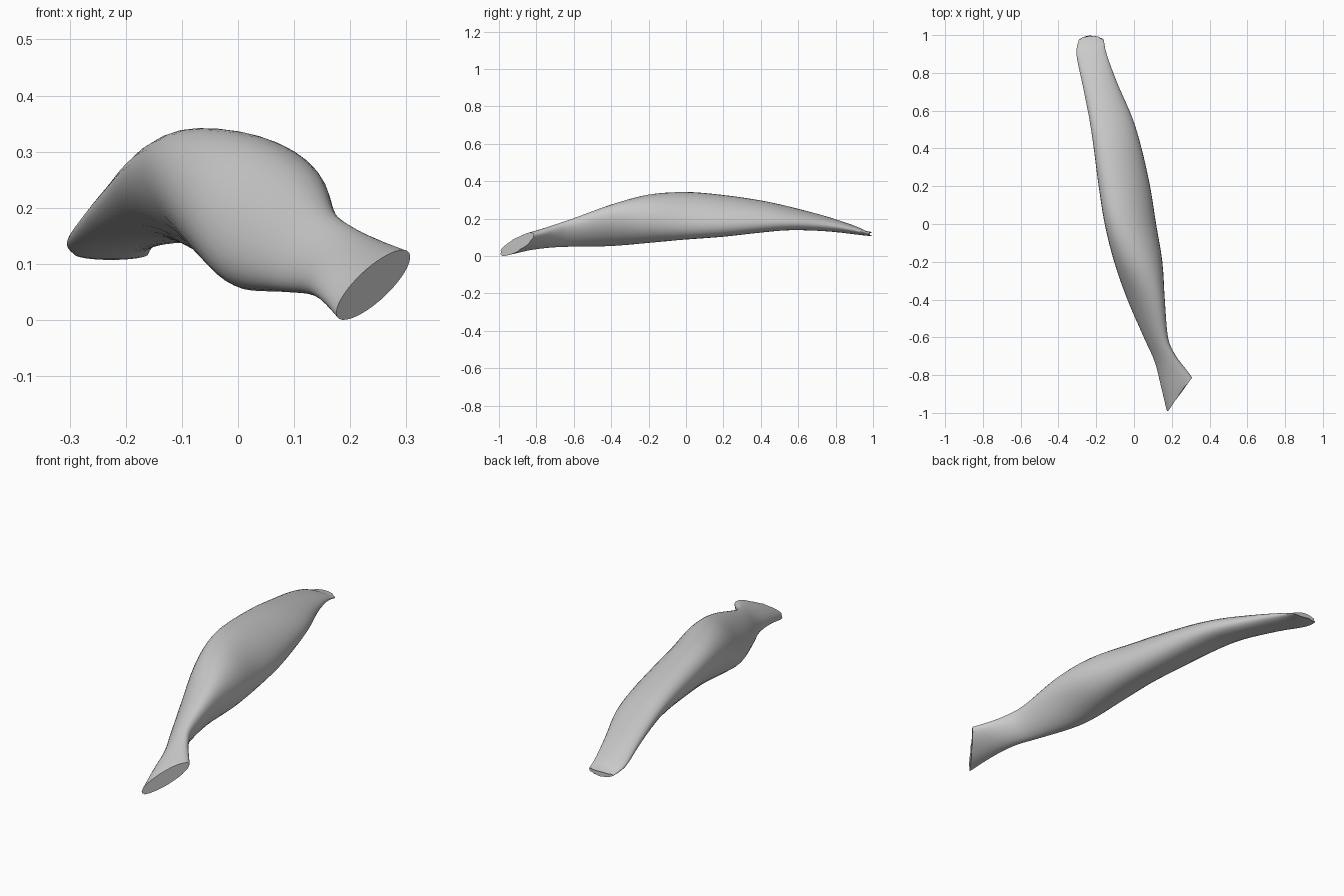
import bpy, bmesh, math, random

if "Cube" in bpy.data.objects:
    bpy.data.objects.remove(bpy.data.objects["Cube"])

random.seed(4)
SIDES, STEPS = 32, 4

# Cross-sections: left x, left y, right x, right y, bottom z, top z, lean
SECTIONS = [
    (0.175, -0.995, 0.307, -0.81, 0.000, 0.125, 0.80),
    (0.143, -0.86, 0.268, -0.76, 0.030, 0.142, 0.65),
    (0.110, -0.73, 0.217, -0.69, 0.045, 0.168, 0.55),
    (0.052, -0.60, 0.180, -0.60, 0.050, 0.202, 0.50),
    (-0.035, -0.40, 0.163, -0.40, 0.053, 0.275, 0.38),
    (-0.105, -0.20, 0.150, -0.20, 0.070, 0.328, -0.05),
    (-0.155, 0.00, 0.117, 0.00, 0.088, 0.342, -0.35),
    (-0.187, 0.20, 0.085, 0.20, 0.103, 0.326, -0.42),
    (-0.213, 0.40, 0.040, 0.40, 0.125, 0.297, -0.42),
    (-0.237, 0.56, -0.008, 0.56, 0.138, 0.262, -0.38),
    (-0.275, 0.75, -0.090, 0.75, 0.132, 0.212, -0.22),
    (-0.305, 0.90, -0.145, 0.90, 0.116, 0.162, 0.0),
    (-0.292, 0.975, -0.160, 0.975, 0.107, 0.128, 0.0),
]


def spline(a, b, c, d, t):
    """Smooth blend between sections b and c."""
    return [0.5 * (2*q + (r - p)*t + (2*p - 5*q + 4*r - s)*t*t
                   + (3*q - p - 3*r + s)*t**3)
            for p, q, r, s in zip(a, b, c, d)]


def ring(bm, sec, rag=0.0, dome=0.0):
    xl, yl, xr, yr, z0, z1, lean = sec
    out = []
    for i in range(SIDES):
        a = math.tau * i / SIDES
        c, s = math.cos(a), math.sin(a)
        h = lean*c + math.sqrt(1 - lean*lean)*s
        y = (yl + yr)/2 + (yr - yl)/2*c + dome*(1 - c*c)
        out.append(bm.verts.new(((xl + xr)/2 + (xr - xl)/2*c,
                                 y + random.uniform(-rag, rag),
                                 (z0 + z1)/2 + (z1 - z0)/2*h)))
    return out


# Muscle belly, lofted through the interpolated sections
bm = bmesh.new()
rings = []
n = len(SECTIONS)
for k in range(n - 1):
    four = [SECTIONS[min(max(k + j, 0), n - 1)] for j in (-1, 0, 1, 2)]
    for step in range(STEPS):
        first = k == 0 and step == 0
        rings.append(ring(bm, spline(*four, step / STEPS), 0.005 if first else 0))
rings.append(ring(bm, SECTIONS[-1], 0.004, 0.02))

for lo, hi in zip(rings, rings[1:]):
    for i in range(SIDES):
        j = (i + 1) % SIDES
        bm.faces.new((lo[i], lo[j], hi[j], hi[i]))

# Cut tendon ends
bm.faces.new(rings[0])
bm.faces.new(rings[-1])
bmesh.ops.recalc_face_normals(bm, faces=bm.faces)

mesh = bpy.data.meshes.new("muscle_belly")
bm.to_mesh(mesh)
bm.free()
muscle = bpy.data.objects.new("muscle_belly", mesh)
bpy.context.collection.objects.link(muscle)
bpy.context.view_layer.objects.active = muscle
muscle.select_set(True)
bpy.ops.object.shade_smooth_by_angle(angle=math.radians(40))
